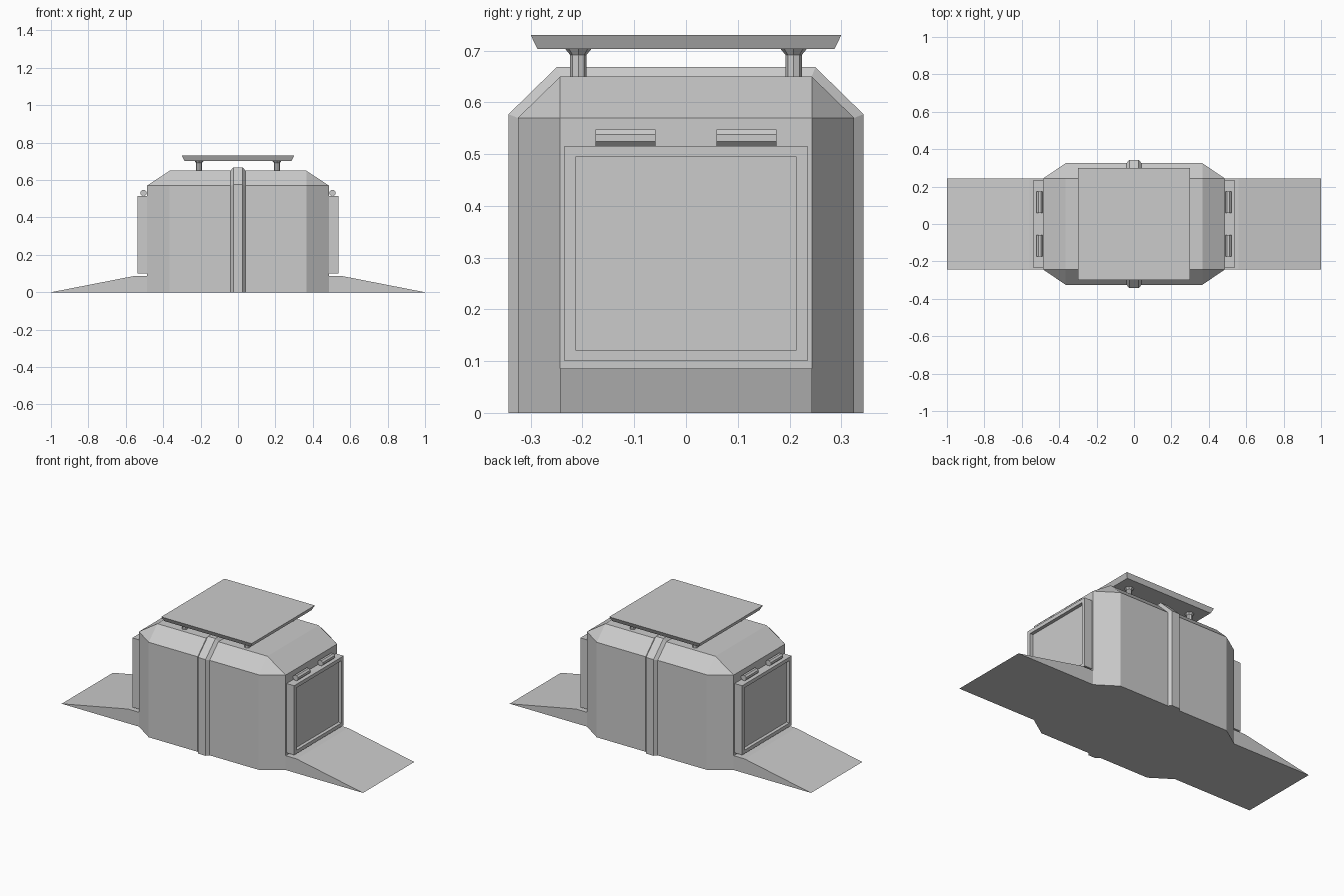
import bpy, bmesh, math
from mathutils import Matrix, Vector

if "Cube" in bpy.data.objects:
    bpy.data.objects.remove(bpy.data.objects["Cube"])


def finish(name, bm, mirror=None):
    bmesh.ops.recalc_face_normals(bm, faces=bm.faces[:])
    mesh = bpy.data.meshes.new(name)
    bm.to_mesh(mesh)
    bm.free()
    obj = bpy.data.objects.new(name, mesh)
    bpy.context.collection.objects.link(obj)
    if mirror:
        mod = obj.modifiers.new("Mirror", 'MIRROR')
        mod.use_axis = mirror
    return obj


def hull(name, points, mirror=None):
    """Convex flat-faced solid around a few points."""
    bm = bmesh.new()
    for p in points:
        bm.verts.new(p)
    bmesh.ops.convex_hull(bm, input=bm.verts[:])
    bmesh.ops.dissolve_limit(bm, angle_limit=math.radians(2),
                             verts=bm.verts[:], edges=bm.edges[:])
    return finish(name, bm, mirror)


def signs(x, y, z):
    return [(sx * x, sy * y, z) for sx in (-1, 1) for sy in (-1, 1)]


# Main cabin: chamfered corners and sloping roof edges
XO, XI, YO, YI = 0.487, 0.365, 0.325, 0.243
cabin = []
for z in (0, 0.57):
    cabin += signs(XO, YI, z) + signs(XI, YO, z)
hull("cabin", cabin + signs(XI, YI, 0.65))

# Raised band over the middle of the cabin, with slanted edges
inner = [(YO, 0), (YO, 0.57), (YI, 0.65)]
outer = [(0.343, 0), (0.343, 0.577), (0.25, 0.668)]
band = []
for half_width, profile in ((0.04, inner), (0.025, outer)):
    for y, z in profile:
        band += signs(half_width, y, z)
hull("centre_band", band)

# Entry ramps on both ends
ramp = [(x, y, z) for x, z in ((0.45, 0), (1.0, 0), (0.56, 0.086), (0.45, 0.086))
        for y in (-YI, YI)]
hull("ramp", ramp, (True, False, False))

# Doors with a recessed panel
bm = bmesh.new()
x0, x1, z0, z1 = 0.475, 0.537, 0.10, 0.516
bmesh.ops.create_cube(bm, size=1, matrix=Matrix.Translation(
    ((x0 + x1) / 2, 0, (z0 + z1) / 2)) @ Matrix.Diagonal((x1 - x0, 0.47, z1 - z0, 1)))
front = [f for f in bm.faces if f.calc_center_median().x > x1 - 0.001]
bmesh.ops.inset_region(bm, faces=front, thickness=0.03)
inset = bmesh.ops.extrude_face_region(bm, geom=front)
verts = [v for v in inset['geom'] if isinstance(v, bmesh.types.BMVert)]
bmesh.ops.translate(bm, verts=verts, vec=Vector((-0.02, 0, 0)))
bmesh.ops.delete(bm, geom=[f for f in front if f.is_valid], context='FACES_ONLY')
finish("door", bm, (True, False, False))

# Octagonal hinge barrels above each door
bm = bmesh.new()
spin = Matrix.Rotation(math.pi / 2, 4, 'X') @ Matrix.Rotation(math.pi / 8, 4, 'Z')
bmesh.ops.create_cone(bm, cap_ends=True, segments=8, radius1=0.0175, radius2=0.0175,
                      depth=0.116, matrix=Matrix.Translation((0.505, 0.117, 0.531)) @ spin)
finish("door_hinge", bm, (True, True, False))

# Roof panel with undercut edges
hull("roof_panel", signs(0.30, 0.30, 0.73) + signs(0.287, 0.287, 0.703))

# Eight-sided posts flaring out beneath the roof panel
post = []
for r, z in ((0.016, 0.64), (0.016, 0.692), (0.026, 0.704)):
    post.append([(0.208 + r * math.cos(i * math.pi / 4),
                  0.208 + r * math.sin(i * math.pi / 4), z) for i in range(8)])
bm = bmesh.new()
rings = [[bm.verts.new(p) for p in ring] for ring in post]
for low, high in zip(rings, rings[1:]):
    for i in range(8):
        j = (i + 1) % 8
        bm.faces.new((low[i], low[j], high[j], high[i]))
bm.faces.new(rings[0][::-1])
bm.faces.new(rings[-1])
finish("roof_post", bm, (True, True, False))
